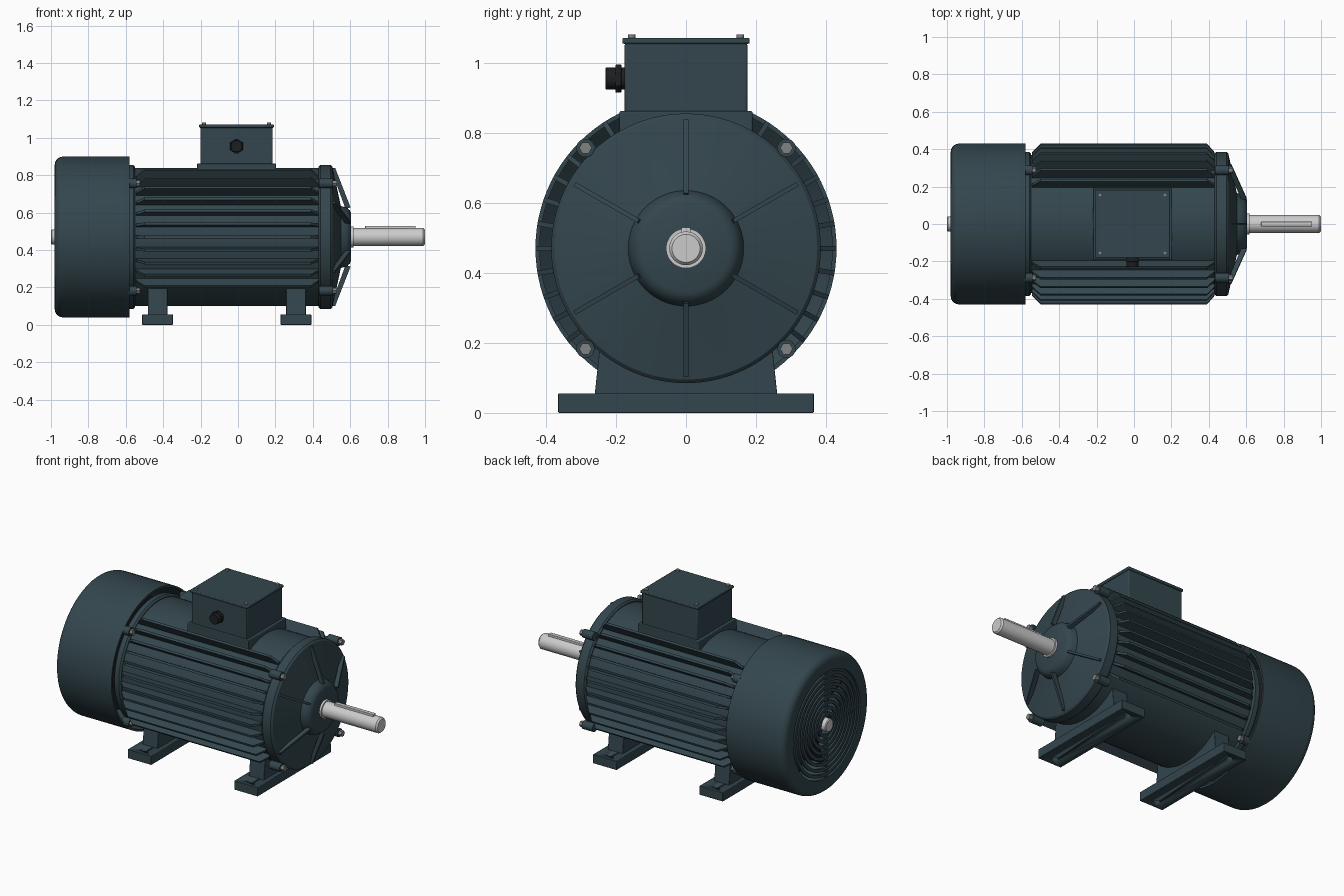
import bpy, bmesh
from math import sin, cos, pi, radians
from mathutils import Matrix, Vector

if "Cube" in bpy.data.objects:
    bpy.data.objects.remove(bpy.data.objects["Cube"])

AXIS = 0.47  # height of the shaft centre line

def material(name, rgb):
    m = bpy.data.materials.new(name)
    m.diffuse_color = (*rgb, 1)
    m.use_nodes = True
    m.node_tree.nodes["Principled BSDF"].inputs["Base Color"].default_value = m.diffuse_color
    return m

PAINT = material("paint", (0.033, 0.061, 0.074))
STEEL = material("steel", (0.55, 0.55, 0.55))
BOLT = material("bolt_steel", (0.22, 0.23, 0.23))
BLACK = material("black_plastic", (0.012, 0.014, 0.015))

def finish(name, bm, mat, bevel=0, on_axis=True):
    if on_axis:
        bmesh.ops.translate(bm, verts=bm.verts, vec=(0, 0, AXIS))
    bmesh.ops.recalc_face_normals(bm, faces=bm.faces)
    me = bpy.data.meshes.new(name)
    bm.to_mesh(me)
    bm.free()
    ob = bpy.data.objects.new(name, me)
    bpy.context.collection.objects.link(ob)
    me.materials.append(mat)
    if bevel:
        mod = ob.modifiers.new("bevel", "BEVEL")
        mod.width, mod.segments = bevel, 2
    bpy.ops.object.select_all(action="DESELECT")
    bpy.context.view_layer.objects.active = ob
    ob.select_set(True)
    bpy.ops.object.shade_smooth_by_angle(angle=radians(32))
    return ob

def lathe(bm, profile, n=96):
    """Spin a closed (x, radius) outline about the x axis."""
    rings = []
    for x, r in profile:
        if r == 0:
            rings.append([bm.verts.new((x, 0, 0))] * n)
        else:
            rings.append([bm.verts.new((x, r * cos(2 * pi * i / n), r * sin(2 * pi * i / n))) for i in range(n)])
    for k in range(len(rings)):
        a, b = rings[k], rings[(k + 1) % len(rings)]
        for i in range(n):
            j = (i + 1) % n
            face = list(dict.fromkeys((a[i], a[j], b[j], b[i])))
            if len(face) > 2:
                bm.faces.new(face)

def prism(bm, pts, width, matrix):
    """Extrude an (x, z) outline evenly along y, then place it."""
    sides = [[bm.verts.new(matrix @ Vector((x, s * width / 2, z))) for x, z in pts] for s in (-1, 1)]
    for s in sides:
        bm.faces.new(s)
    for i in range(len(pts)):
        j = (i + 1) % len(pts)
        bm.faces.new((sides[0][i], sides[0][j], sides[1][j], sides[1][i]))

def box(bm, lo, hi):
    prism(bm, [(lo[0], lo[2]), (hi[0], lo[2]), (hi[0], hi[2]), (lo[0], hi[2])],
          hi[1] - lo[1], Matrix.Translation((0, (lo[1] + hi[1]) / 2, 0)))

def cyl(bm, centre, r, depth, axis="z", n=32):
    rot = {"x": Matrix.Rotation(pi / 2, 4, "Y"), "y": Matrix.Rotation(pi / 2, 4, "X"), "z": Matrix()}[axis]
    bmesh.ops.create_cone(bm, cap_ends=True, segments=n, radius1=r, radius2=r, depth=depth,
                          matrix=Matrix.Translation(centre) @ rot)

def turned(name, profile, mat=PAINT, n=96):
    bm = bmesh.new()
    lathe(bm, profile, n)
    return finish(name, bm, mat)

# Barrel and its end flanges
turned("stator_barrel", [(-0.57, 0), (-0.57, 0.37), (0.45, 0.37), (0.45, 0)])
turned("rear_flange", [(-0.60, 0), (-0.60, 0.375), (-0.59, 0.385), (-0.56, 0.385), (-0.55, 0.375), (-0.55, 0)])

# Cooling fins on both flanks
bm = bmesh.new()
fin = [(-0.545, 0.36), (-0.545, 0.385), (-0.50, 0.43), (0.39, 0.43), (0.43, 0.385), (0.43, 0.36)]
for side in (0, 180):
    for k in range(-4, 7):
        a = 90 - 9.5 * k
        prism(bm, fin, 0.014, Matrix.Rotation(radians(a if side else -a), 4, "X"))
finish("cooling_fins", bm, PAINT)

# Front end shield with conical face and hub
turned("front_end_shield", [(0.43, 0), (0.43, 0.375), (0.44, 0.385), (0.495, 0.385), (0.505, 0.375),
                            (0.508, 0.36), (0.55, 0.165), (0.58, 0.158), (0.598, 0.143), (0.605, 0.125), (0.605, 0)])
bm = bmesh.new()
for k in range(6):
    prism(bm, [(0.495, 0.368), (0.52, 0.368), (0.602, 0.158), (0.575, 0.15)], 0.013,
          Matrix.Rotation(radians(60 * k), 4, "X"))
finish("end_shield_ribs", bm, PAINT)

# Lugs and bolts at four corners, both ends
lugs, bolts = bmesh.new(), bmesh.new()
for sy in (-1, 1):
    for sz in (-1, 1):
        y, z = sy * 0.287, sz * 0.287
        cyl(lugs, (0.47, y, z), 0.026, 0.075, "x")
        cyl(lugs, (-0.567, y, z), 0.026, 0.05, "x")
        cyl(bolts, (0.518, y, z), 0.018, 0.024, "x", 6)
        cyl(bolts, (-0.535, y, z), 0.018, 0.02, "x", 6)
finish("bolt_lugs", lugs, PAINT)
finish("end_shield_bolts", bolts, BOLT)

# Shaft, seal collar and key
turned("shaft", [(-1.0, 0), (-1.0, 0.035), (-0.995, 0.04), (-0.6, 0.04), (-0.6, 0.048), (0.99, 0.048),
                 (1.0, 0.04), (1.0, 0)], STEEL, 48)
turned("shaft_collar", [(0.59, 0.045), (0.59, 0.057), (0.618, 0.057), (0.618, 0.045)], STEEL, 48)
bm = bmesh.new()
box(bm, (0.68, -0.013, 0.03), (0.95, 0.013, 0.06))
finish("shaft_key", bm, STEEL, 0.003)

# Fan cowl: open shell with rounded rear rim
corner = [(-0.935 - 0.045 * sin(t), 0.385 + 0.045 * cos(t)) for t in [pi / 2 * i / 6 for i in range(7)]]
turned("fan_cowl", [(-0.58, 0.418), (-0.58, 0.43)] + corner +
       [(-0.98, 0.345), (-0.966, 0.345), (-0.966, 0.385), (-0.935, 0.418)])

# Rear grille rings and spokes
bm = bmesh.new()
for k in range(9):
    r = 0.056 + 0.0345 * k
    lathe(bm, [(-0.98, r), (-0.98, r + 0.02), (-0.966, r + 0.02), (-0.966, r)], 72)
for k in range(4):
    prism(bm, [(-0.978, 0.06), (-0.978, 0.355), (-0.962, 0.355), (-0.962, 0.06)], 0.018,
          Matrix.Rotation(pi / 2 * k, 4, "X"))
finish("fan_grille", bm, PAINT)

# Fan inside the cowl
bm = bmesh.new()
lathe(bm, [(-0.74, 0.03), (-0.74, 0.34), (-0.755, 0.34), (-0.77, 0.09), (-0.88, 0.08), (-0.88, 0.03)], 64)
for k in range(8):
    prism(bm, [(-0.75, 0.08), (-0.75, 0.35), (-0.87, 0.35), (-0.87, 0.08)], 0.012,
          Matrix.Rotation(pi / 4 * k + pi / 8, 4, "X"))
finish("cooling_fan", bm, BLACK)

# Feet: webs plus drilled pads
turn = Matrix.Rotation(pi / 2, 4, "Z")
for name, x in (("rear", -0.43), ("front", 0.31)):
    bm = bmesh.new()
    prism(bm, [(-0.262, 0.04), (0.262, 0.04), (0.245, 0.2), (-0.245, 0.2)], 0.105, Matrix.Translation((x, 0, 0)) @ turn)
    finish(name + "_foot_web", bm, PAINT, 0.003, False)
    bm = bmesh.new()
    cyl(bm, (x, -0.315, 0.03), 0.02, 0.2)
    cyl(bm, (x, 0.315, 0.03), 0.02, 0.2)
    cutter = finish(name + "_foot_hole_cutter", bm, PAINT, 0, False)
    cutter.hide_render = True
    cutter.hide_set(True)
    bm = bmesh.new()
    box(bm, (x - 0.082, -0.365, 0), (x + 0.082, 0.365, 0.056))
    pad = finish(name + "_foot_pad", bm, PAINT, 0.003, False)
    mod = pad.modifiers.new("holes", "BOOLEAN")
    mod.object, mod.solver = cutter, "EXACT"

# Terminal box
cx = -0.008
for name, hx, hy, z0, z1, bev in (("terminal_box_base", 0.212, 0.19, 0.77, 0.862, 0.004),
                                  ("terminal_box", 0.193, 0.175, 0.85, 1.056, 0.005),
                                  ("terminal_box_lid", 0.2, 0.182, 1.054, 1.071, 0.005)):
    bm = bmesh.new()
    box(bm, (cx - hx, -hy, z0), (cx + hx, hy, z1))
    finish(name, bm, PAINT, bev, False)
bm = bmesh.new()
for sx in (-1, 1):
    for sy in (-1, 1):
        cyl(bm, (cx + sx * 0.174, sy * 0.155, 1.074), 0.011, 0.014, n=16)
finish("lid_screws", bm, BOLT, 0, False)

# Cable gland on the front of the box
bm = bmesh.new()
cyl(bm, (cx, -0.182, 0.955), 0.031, 0.03, "y")
cyl(bm, (cx, -0.193, 0.955), 0.04, 0.018, "y", 6)
cyl(bm, (cx, -0.213, 0.955), 0.031, 0.034, "y")
finish("cable_gland", bm, BLACK, 0.002, False)
